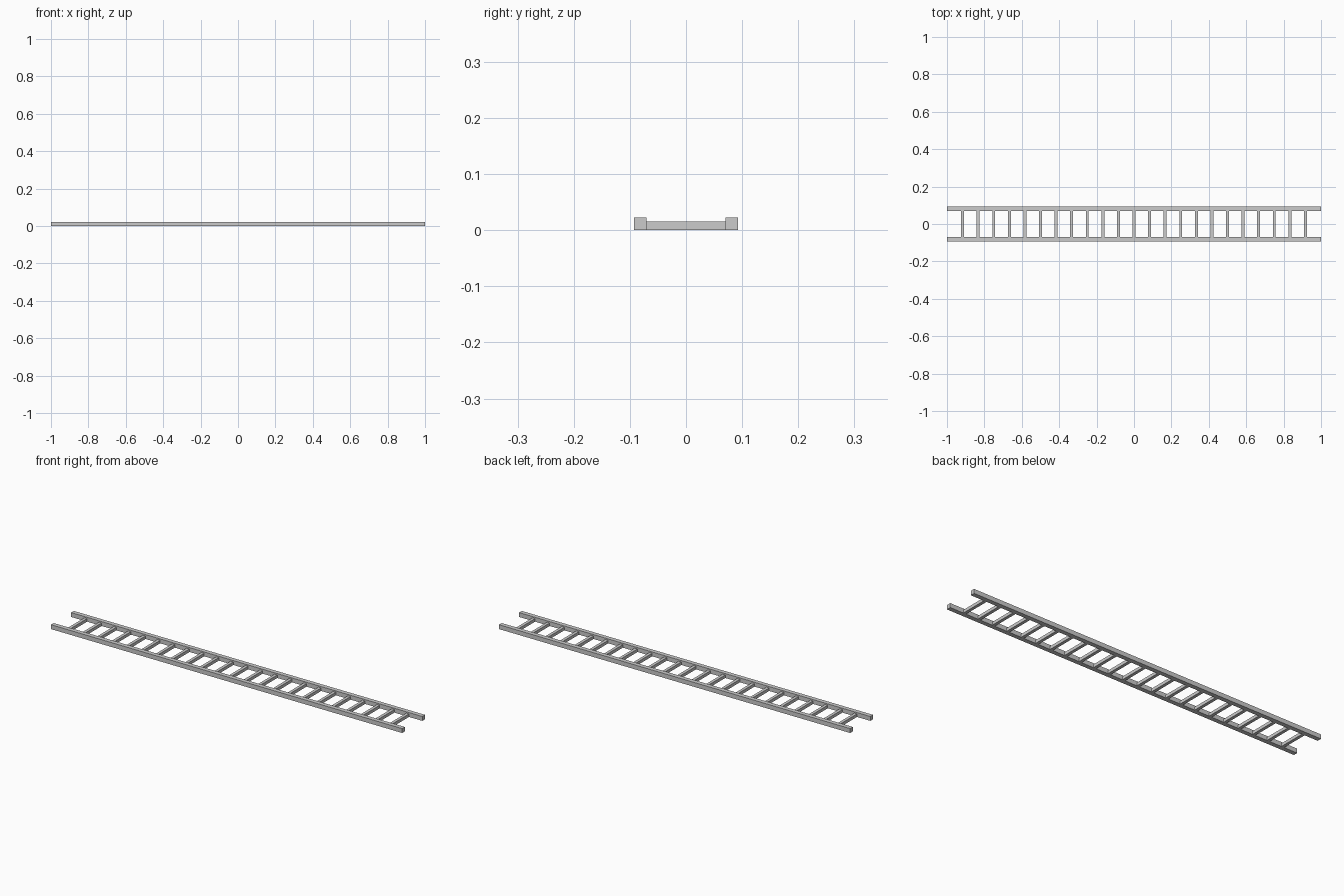
import bpy

if "Cube" in bpy.data.objects:
    bpy.data.objects.remove(bpy.data.objects["Cube"])

HALF_WIDTH = 0.093    # outer face of the rails
RAIL = 0.0225         # square rail section
RUNG = 0.0157         # square rung section
RUNG_COUNT = 23
SPACING = 2 / (RUNG_COUNT + 1)


def box(name, size, center):
    bpy.ops.mesh.primitive_cube_add(size=1, location=center)
    ob = bpy.context.object
    ob.name = name
    ob.scale = size
    bpy.ops.object.transform_apply(location=False, rotation=False, scale=True)
    return ob


# Long side rails
for name, side in (("front_rail", -1), ("back_rail", 1)):
    box(name, (2, RAIL, RAIL), (0, side * (HALF_WIDTH - RAIL / 2), RAIL / 2))

# Evenly spaced rungs between the rails, flush with their undersides
rung_length = 2 * (HALF_WIDTH - RAIL)
for i in range(RUNG_COUNT):
    x = -1 + SPACING * (i + 1)
    box(f"rung_{i + 1:02d}", (RUNG, rung_length, RUNG), (x, 0, RUNG / 2))
